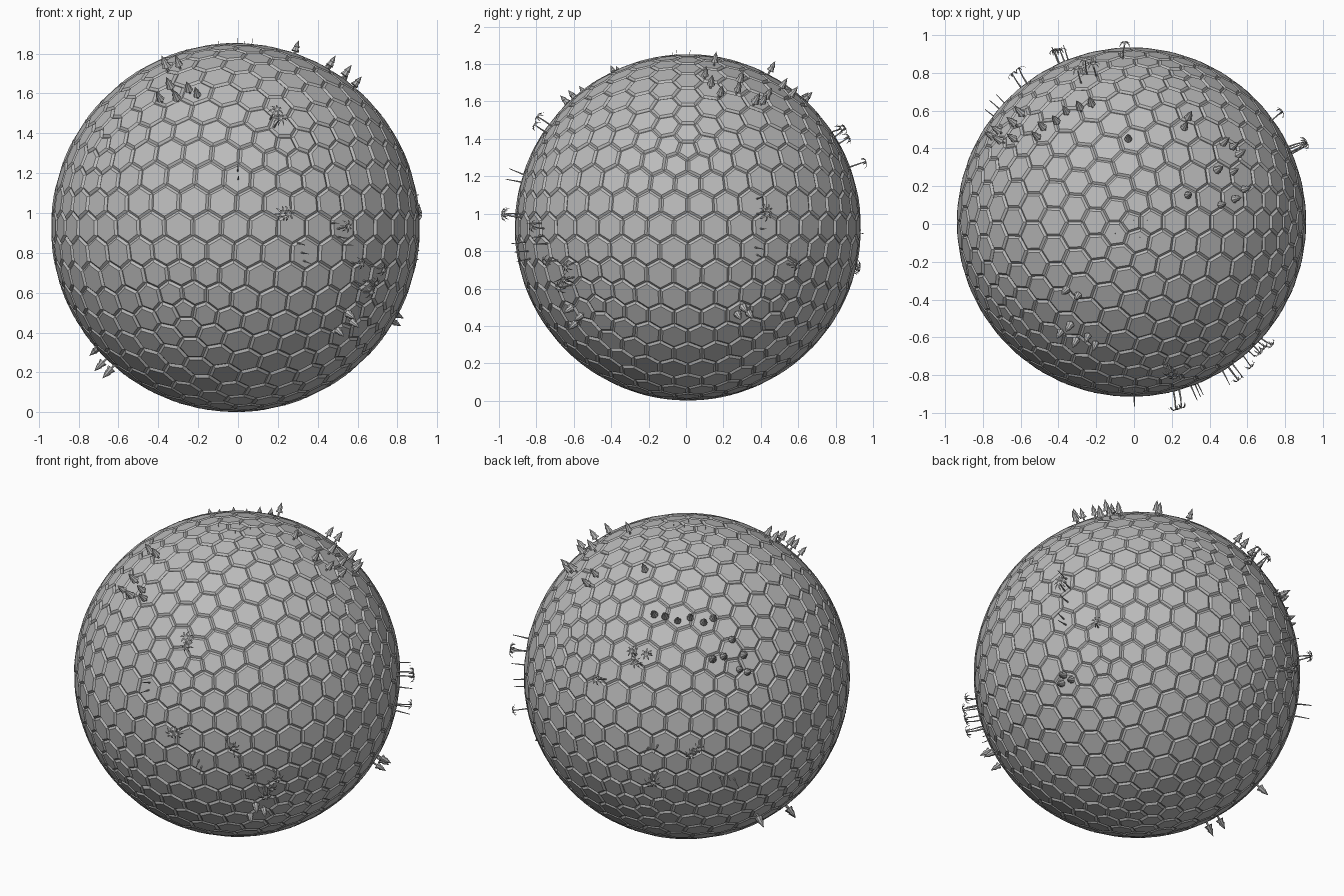
import bpy, bmesh, math, random
from mathutils import Vector, Matrix

random.seed(4)
if "Cube" in bpy.data.objects:
    bpy.data.objects.remove(bpy.data.objects["Cube"])

RADIUS = 0.925
CENTRE = Vector((-0.013, 0.01, 0.927))
UP = Vector((0, 0, 1))

stone = bpy.data.materials.new("plain_grey")
stone.use_nodes = True
grey = (0.5, 0.5, 0.5, 1)
stone.diffuse_color = grey
stone.node_tree.nodes["Principled BSDF"].inputs["Base Color"].default_value = grey


def finish_mesh(bm, name):
    mesh = bpy.data.meshes.new(name)
    bm.to_mesh(mesh)
    bm.free()
    mesh.materials.append(stone)
    return mesh


def add_object(name, mesh, matrix):
    obj = bpy.data.objects.new(name, mesh)
    obj.matrix_world = matrix
    bpy.context.collection.objects.link(obj)
    return obj


# Globe: the dual of an icosphere gives hexagon tiles, each raised with a bevelled rim
def globe_mesh():
    ico = bmesh.new()
    bmesh.ops.create_icosphere(ico, subdivisions=4, radius=1)
    ico.faces.index_update()
    bm = bmesh.new()
    corners = {f.index: bm.verts.new(f.calc_center_median().normalized() * (RADIUS - 0.008))
               for f in ico.faces}
    for v in ico.verts:
        normal = v.co.normalized()
        side = normal.orthogonal().normalized()
        other = normal.cross(side)

        def angle(f):
            d = f.calc_center_median() - v.co
            return math.atan2(d.dot(other), d.dot(side))

        bm.faces.new([corners[f.index] for f in sorted(v.link_faces, key=angle)])
    ico.free()
    bm.normal_update()
    bmesh.ops.inset_individual(bm, faces=bm.faces[:], thickness=0.013, depth=0.01)
    return finish_mesh(bm, "hex_globe")


def add_cone(bm, base, top, r1, r2, sides):
    axis = top - base
    turn = UP.rotation_difference(axis).to_matrix().to_4x4()
    bmesh.ops.create_cone(bm, cap_ends=True, segments=sides, radius1=r1, radius2=r2,
                          depth=axis.length,
                          matrix=Matrix.Translation((base + top) / 2) @ turn)


# Conifer: short trunk and two stacked cones
def conifer_mesh():
    bm = bmesh.new()
    add_cone(bm, UP * -0.01, UP * 0.03, 0.006, 0.006, 6)
    add_cone(bm, UP * 0.022, UP * 0.062, 0.023, 0.006, 8)
    add_cone(bm, UP * 0.048, UP * 0.088, 0.017, 0, 8)
    return finish_mesh(bm, "conifer")


# Palm: leaning trunk with a crown of drooping fronds
def palm_mesh():
    bm = bmesh.new()
    bend = Vector((0.006, 0, 0.045))
    crown = Vector((0.016, 0, 0.088))
    add_cone(bm, UP * -0.01, bend, 0.005, 0.004, 6)
    add_cone(bm, bend, crown, 0.004, 0.003, 6)
    fronds = 7
    for i in range(fronds):
        turn = Matrix.Rotation(math.tau * i / fronds, 3, "Z")
        rows = []
        for reach, rise, width in ((0, 0, 0.002), (0.016, 0.008, 0.005),
                                   (0.03, 0.001, 0.004), (0.038, -0.014, 0.001)):
            rows.append([bm.verts.new(crown + turn @ Vector((reach, s * width, rise)))
                         for s in (-1, 1)])
        for a, b in zip(rows, rows[1:]):
            bm.faces.new((a[0], b[0], b[1], a[1]))
    return finish_mesh(bm, "palm")


# Reed: a bare, slightly leaning stalk
def reed_mesh():
    bm = bmesh.new()
    add_cone(bm, UP * -0.01, Vector((0.008, 0, 0.09)), 0.005, 0.002, 5)
    return finish_mesh(bm, "reed")


# Planting: two coordinates are given, the third is found on the globe
def plant(name, mesh, axis, sign, spots, scale=1):
    for spot in spots:
        p = list(spot)
        p.insert(axis, 0)
        p = Vector(p) - CENTRE
        if axis == 2:
            p.z = 0
        p[axis] = 0
        p[axis] = sign * math.sqrt(max(0, RADIUS ** 2 - p.length_squared))
        normal = p.normalized()
        turn = UP.rotation_difference(normal).to_matrix().to_4x4()
        spin = Matrix.Rotation(random.uniform(0, math.tau), 4, "Z")
        size = Matrix.Scale(scale * random.uniform(0.88, 1.05), 4)
        add_object(name, mesh, Matrix.Translation(CENTRE + normal * RADIUS) @ turn @ spin @ size)


add_object("hex_globe", globe_mesh(), Matrix.Translation(CENTRE))
conifer, palm, reed = conifer_mesh(), palm_mesh(), reed_mesh()
X, Y, Z = range(3)

# Conifer groves on the upper half: left, front, back right
plant("left_conifer", conifer, Z, 1, [
    (.28, .15), (.26, .5), (.28, .55), (.43, .28), (.51, .4), (.57, .18),
    (.45, .1), (.54, .36), (.46, .42), (.51, .27), (.52, .13)])
plant("front_conifer", conifer, Z, 1, [
    (-.33, -.52), (-.38, -.56), (-.3, -.6), (-.24, -.58), (-.2, -.62),
    (-.35, -.34), (-.29, -.37)])
plant("back_conifer", conifer, Z, 1, [
    (-.62, .52), (-.58, .57), (-.5, .45), (-.47, .5), (-.4, .53), (-.35, .58),
    (-.28, .6), (-.22, .62), (-.62, .44), (-.03, .44),
    (-.7, .48), (-.73, .45), (-.69, .43)])

# Conifers hanging on the lower half
plant("lower_conifer", conifer, Z, -1, [
    (.54, -.6), (.49, -.58), (.56, -.55), (.76, .3), (.73, .33), (.75, .27),
    (-.66, -.05), (-.62, -.1), (-.68, .27)])

# Palms and reeds around the middle
plant("front_palm", palm, Y, -1, [
    (.18, 1.43), (.16, 1.47), (.21, .98), (.24, 1), (.5, .92), (.57, .75),
    (.6, .62), (.63, .66), (.66, .74)])
plant("front_reed", reed, Y, -1, [
    (0, 1.17), (0, 1.21), (.3, .85), (.32, .8), (.33, .76), (.47, .95),
    (.5, .88), (.52, .84), (.58, .66)])
plant("back_palm", palm, Y, 1, [
    (-.2, 1.4), (-.25, 1.36), (-.28, 1.42), (-.06, 1.25), (-.39, .75),
    (-.36, .71), (-.57, .9), (-.6, .95)])
plant("back_reed", reed, Y, 1, [
    (-.4, .92), (-.35, .9), (-.7, .73), (-.67, .71), (-.72, .68)])
plant("left_palm", palm, X, 1, [(.41, 1.01), (.54, .73), (.38, 1)])
plant("left_reed", reed, X, 1, [(.38, 1.08), (.37, .82), (.38, .78), (.4, .92)])

# Tiny sprouts at the top
plant("sprout", reed, Z, 1, [(0, .02), (.07, .02), (.03, -.07), (-.1, -.05)], 0.3)
